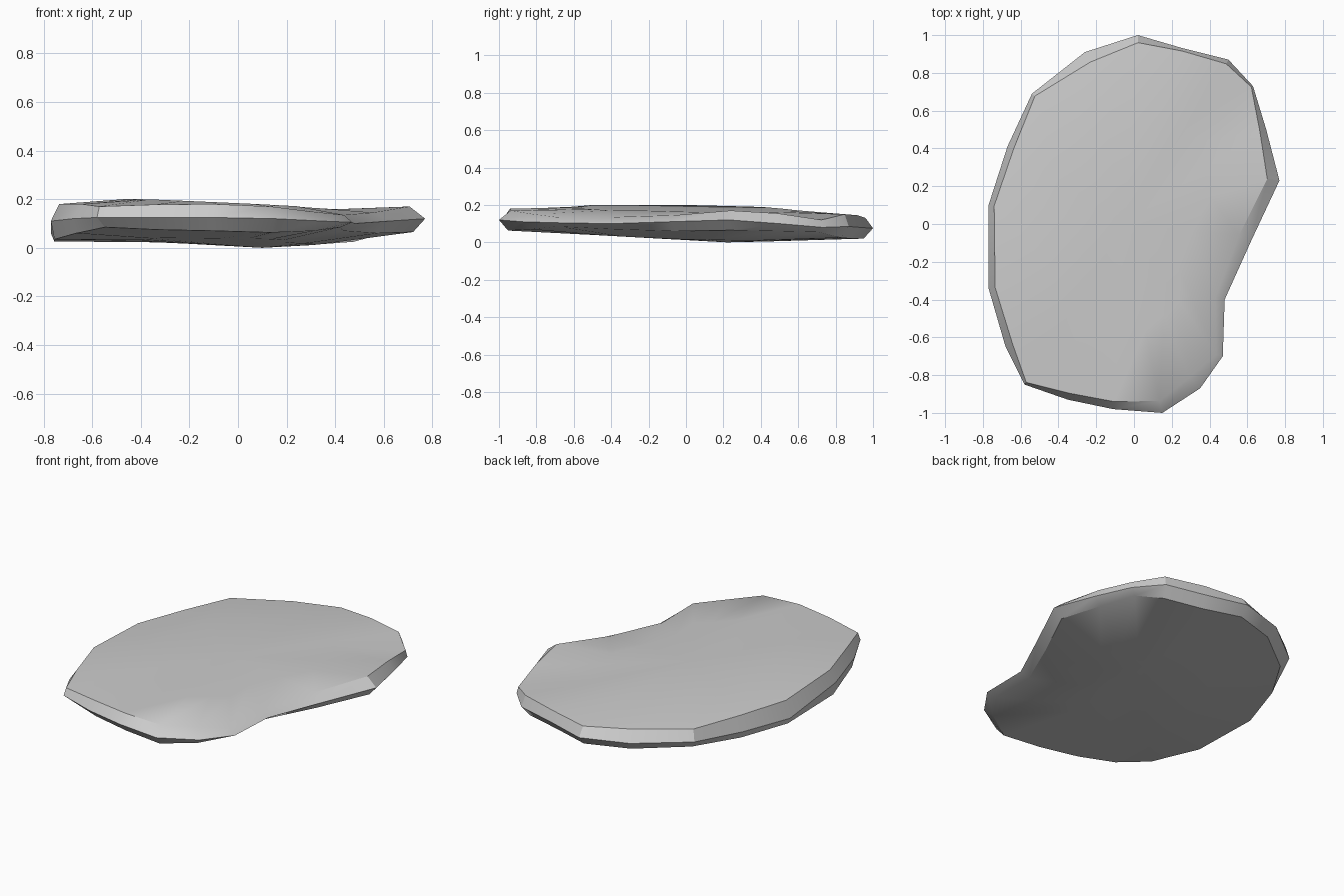
import bpy, bmesh, math
from mathutils import Vector

if "Cube" in bpy.data.objects:
    bpy.data.objects.remove(bpy.data.objects["Cube"])

# Outline, anticlockwise from the back tip: x, y, rim z, top edge z, bottom edge z, top inset
RIM = [
    (0.02, 1.00, .075, .130, .020, .04), (-0.26, 0.91, .080, .140, .025, .06),
    (-0.54, 0.69, .080, .150, .030, .02), (-0.67, 0.41, .070, .155, .030, .035),
    (-0.77, 0.10, .060, .160, .025, .03), (-0.77, -0.34, .110, .180, .035, .035),
    (-0.68, -0.65, .120, .180, .060, .04), (-0.58, -0.85, .125, .170, .085, .015),
    (-0.35, -0.93, .125, .178, .075, .035), (-0.11, -0.98, .125, .180, .070, .04),
    (0.15, -1.00, .120, .170, .063, .065), (0.35, -0.87, .110, .150, .070, .08),
    (0.47, -0.70, .105, .135, .085, .035), (0.48, -0.40, .100, .135, .070, .05),
    (0.62, -0.09, .110, .145, .060, .07), (0.77, 0.23, .120, .170, .065, .065),
    (0.70, 0.50, .100, .155, .060, .035), (0.63, 0.73, .080, .120, .055, .01),
    (0.50, 0.87, .085, .150, .025, .025), (0.26, 0.93, .080, .145, .020, .015),
]
N = len(RIM)


def inset(i, d):
    """Move outline point i inward by d."""
    a, b = RIM[i - 1], RIM[(i + 1) % N]
    t = Vector((b[0] - a[0], b[1] - a[1])).normalized()
    return RIM[i][0] - t.y * d, RIM[i][1] + t.x * d


def top_z(x, y):
    return 0.178 - 0.045 * x - 0.01 * y


def bottom_z(x, y):
    return 0.055 * math.hypot(x - 0.1, (y - 0.22) * (0.4 if y > 0.22 else 1))


def inner(ring, k, height):
    """Shrunken copy of a ring lying on the slightly domed face."""
    pts = [(-0.05 + (p[0] + 0.05) * k, p[1] * k) for p in ring]
    return [(x, y, height(x, y)) for x, y in pts]


# Rings stacked from the underside, over the rim, to the upper face
bottom = [(*inset(i, 0.015 if r[0] < -0.6 else 0.05), r[4]) for i, r in enumerate(RIM)]
middle = [r[:3] for r in RIM]
top = [(*inset(i, r[5]), r[3]) for i, r in enumerate(RIM)]
rings = [inner(bottom, 0.5, bottom_z), bottom, middle, top, inner(top, 0.6, top_z)]

bm = bmesh.new()
loops = [[bm.verts.new(p) for p in ring] for ring in rings]
for low, high in zip(loops, loops[1:]):
    for i in range(N):
        j = (i + 1) % N
        bm.faces.new((low[i], low[j], high[j], high[i]))

# Close both faces with fans
hub_low = bm.verts.new((0.1, 0.22, 0))
hub_high = bm.verts.new((-0.05, 0, top_z(-0.05, 0)))
for i in range(N):
    j = (i + 1) % N
    bm.faces.new((loops[0][j], loops[0][i], hub_low))
    bm.faces.new((loops[-1][i], loops[-1][j], hub_high))
bmesh.ops.recalc_face_normals(bm, faces=bm.faces)

mesh = bpy.data.meshes.new("stone_slab")
bm.to_mesh(mesh)
bm.free()
slab = bpy.data.objects.new("stone_slab", mesh)
bpy.context.collection.objects.link(slab)
bpy.context.view_layer.objects.active = slab
slab.select_set(True)
bpy.ops.object.shade_smooth_by_angle(angle=math.radians(30))
